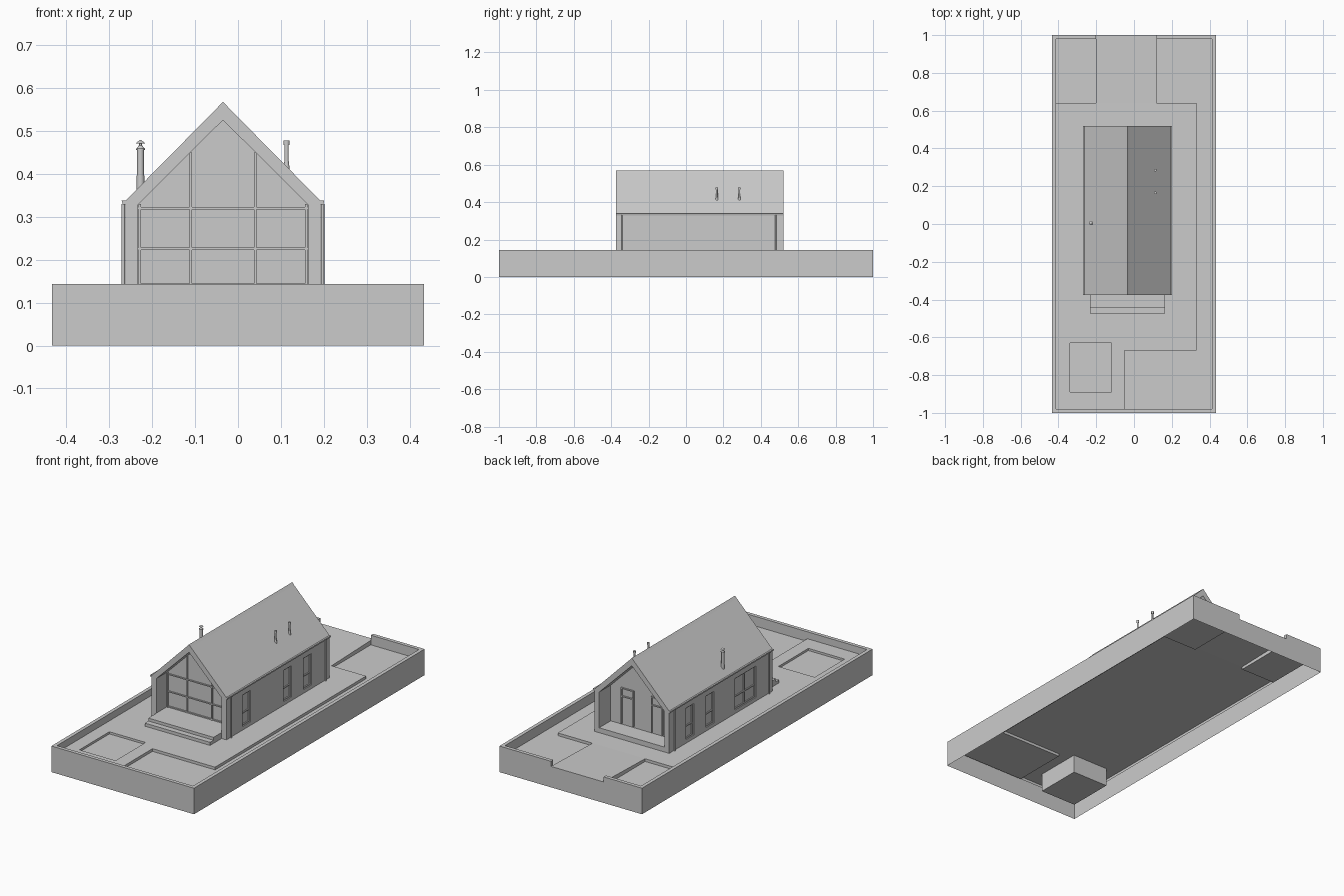
import bpy, bmesh, math

if "Cube" in bpy.data.objects:
    bpy.data.objects.remove(bpy.data.objects["Cube"])

RIM, PAVE, LAWN, ROAD = 0.143, 0.105, 0.09, 0.115
X, Y, W = 0.433, 1.0, 0.02
XI, YI = X - W, Y - W


def finish(name, bm):
    bmesh.ops.remove_doubles(bm, verts=bm.verts, dist=1e-5)
    me = bpy.data.meshes.new(name)
    bm.to_mesh(me)
    bm.free()
    ob = bpy.data.objects.new(name, me)
    bpy.context.collection.objects.link(ob)
    return ob


def sheet(name, faces):
    bm = bmesh.new()
    for f in faces:
        bm.faces.new([bm.verts.new(p) for p in f])
    return finish(name, bm)


def flat(x0, x1, y0, y1, z, z2=None):
    z2 = z if z2 is None else z2
    return [(x0, y0, z), (x1, y0, z), (x1, y1, z2), (x0, y1, z2)]


def wall(p, q, z0, z1):
    return [(*p, z0), (*q, z0), (*q, z1), (*p, z1)]


def boxes(name, items):
    bm = bmesh.new()
    for x0, x1, y0, y1, z0, z1 in items:
        vs = bmesh.ops.create_cube(bm, size=1)["verts"]
        for v in vs:
            v.co = (x0 if v.co.x < 0 else x1, y0 if v.co.y < 0 else y1, z0 if v.co.z < 0 else z1)
    return finish(name, bm)


def prism(name, profile, y0, y1):
    bm = bmesh.new()
    f = bm.faces.new([bm.verts.new((x, y0, z)) for x, z in profile])
    ext = bmesh.ops.extrude_face_region(bm, geom=[f])["geom"]
    bmesh.ops.translate(bm, vec=(0, y1 - y0, 0), verts=[g for g in ext if isinstance(g, bmesh.types.BMVert)])
    bmesh.ops.recalc_face_normals(bm, faces=bm.faces)
    return finish(name, bm)


def lathe(name, x, y, parts, seg=16):
    # stacked cylinders and cones: (z0, z1, r0, r1)
    bm = bmesh.new()
    for z0, z1, r0, r1 in parts:
        vs = bmesh.ops.create_cone(bm, cap_ends=True, segments=seg, radius1=r0, radius2=r1, depth=z1 - z0)["verts"]
        bmesh.ops.translate(bm, vec=(x, y, (z0 + z1) / 2), verts=vs)
    ob = finish(name, bm)
    bpy.context.view_layer.objects.active = ob
    ob.select_set(True)
    bpy.ops.object.shade_smooth_by_angle(angle=math.radians(40))
    ob.select_set(False)
    return ob


# plot: open-bottomed outer walls and rim, with a gap for the drive
G0, G1 = -0.2, 0.12
back = [(-X, 0), (X, 0), (X, RIM), (G1, RIM), (G1, ROAD), (G0, ROAD), (G0, RIM), (-X, RIM)]
rim = [wall((-X, -Y), (X, -Y), 0, RIM), wall((X, -Y), (X, Y), 0, RIM), wall((-X, Y), (-X, -Y), 0, RIM),
       [(x, Y, z) for x, z in reversed(back)],
       flat(-X, X, -Y, -YI, RIM), flat(-X, -XI, -YI, Y, RIM), flat(XI, X, -YI, Y, RIM),
       flat(-XI, G0, YI, Y, RIM), flat(G1, XI, YI, Y, RIM),
       wall((XI, -YI), (-XI, -YI), LAWN, RIM), wall((-XI, -YI), (-XI, YI), LAWN, RIM),
       wall((XI, YI), (XI, -YI), LAWN, RIM),
       wall((-XI, YI), (G0, YI), LAWN, RIM), wall((G1, YI), (XI, YI), LAWN, RIM),
       wall((G0, YI), (G0, Y), ROAD, RIM), wall((G1, Y), (G1, YI), ROAD, RIM)]
sheet("plot_walls", rim)

# lawns
LX, LR, LF, LB = -0.05, 0.33, -0.67, 0.64
sheet("lawn", [flat(LX, XI, -YI, LF, LAWN), flat(LR, XI, LF, LB, LAWN),
               flat(G1, XI, LB, YI, LAWN), flat(-XI, G0, LB, YI, LAWN)])

# paving with pool hole, drive ramp and paving edges
PX0, PX1, PY0, PY1 = -0.34, -0.12, -0.89, -0.63
ramp_sides = [[(x, LB, LAWN), (x, Y, LAWN), (x, Y, ROAD), (x, LB, PAVE)] for x in (G0, G1)]
sheet("paving", [flat(-XI, LX, -YI, PY0, PAVE), flat(-XI, PX0, PY0, PY1, PAVE), flat(PX1, LX, PY0, PY1, PAVE),
                 flat(LX, LR, LF, PY1, PAVE), flat(-XI, LR, PY1, LB, PAVE),
                 flat(G0, G1, LB, Y, PAVE, ROAD),
                 wall((LX, -YI), (LX, LF), LAWN, PAVE), wall((LX, LF), (LR, LF), LAWN, PAVE),
                 wall((LR, LF), (LR, LB), LAWN, PAVE), wall((LR, LB), (G1, LB), LAWN, PAVE),
                 wall((G0, LB), (-XI, LB), LAWN, PAVE)] + ramp_sides)

# pool basin and water
c = [(PX0, PY0), (PX1, PY0), (PX1, PY1), (PX0, PY1)]
sheet("pool_basin", [flat(PX0, PX1, PY0, PY1, 0.003)] + [wall(c[i], c[(i + 1) % 4], 0.003, PAVE) for i in range(4)])
sheet("pool_water", [flat(PX0, PX1, PY0, PY1, PAVE - 0.012)])

# house shell: gabled frame open at both ends
F, B, FG, BG = -0.375, 0.52, -0.28, 0.42
OL, OR, IL, IR, RX = -0.262, 0.192, -0.233, 0.163, -0.035
outer = [(OL, PAVE), (OL, 0.337), (RX, 0.567), (OR, 0.337), (OR, PAVE)]
inner = [(IL, PAVE), (IL, 0.328), (RX, 0.525), (IR, 0.328), (IR, PAVE)]
shell = prism("house_shell", outer + inner[::-1], F, B)
prism("end_walls", inner, FG, BG)

# side openings cut into the long walls, with frames
right = [(-0.235, -0.165), (0.12, 0.19), (0.295, 0.365)]
left = [(0.306, 0.376), (0.13, 0.20), (-0.233, -0.05)]
Z0, Z1, D, T = 0.125, 0.297, 0.012, 0.006
cuts, frames = [], []
for xs, s, spans in ((OR, 1, right), (OL, -1, left)):
    for a, b in spans:
        x0, x1 = sorted((xs - s * D, xs + s * 0.02))
        cuts.append((x0, x1, a, b, Z0, Z1))
        f0, f1 = sorted((xs - s * D, xs - s * 0.006))
        frames += [(f0, f1, a, a + T, Z0, Z1), (f0, f1, b - T, b, Z0, Z1),
                   (f0, f1, a + T, b - T, Z1 - T, Z1), (f0, f1, a + T, b - T, Z0, Z0 + T),
                   (f0, f1, a + T, b - T, 0.19, 0.19 + T)]
        if b - a > 0.1:
            frames.append((f0, f1, (a + b) / 2 - T / 2, (a + b) / 2 + T / 2, Z0, Z1))
cutter = boxes("opening_cutter", cuts)
cutter.hide_render = True
cutter.hide_set(True)
mod = shell.modifiers.new("openings", "BOOLEAN")
mod.object = cutter
mod.solver = "EXACT"
boxes("side_window_frames", frames)

# front glazing bars
bars = [(x - 0.003, x + 0.003, FG - 0.007, FG, 0.138, z) for x, z in
        ((IL + 0.004, 0.33), (-0.11, 0.45), (0.04, 0.45), (IR - 0.004, 0.33))]
bars += [(IL, IR, FG - 0.006, FG, z - 0.003, z + 0.003) for z in (0.142, 0.225, 0.32)]
boxes("front_glazing_bars", bars)

# back doors: raised frames on the rear wall
doors = []
for a, b in ((0.02, 0.098), (-0.157, -0.085)):
    y0, y1, t = BG, BG + 0.006, 0.006
    doors += [(a, a + t, y0, y1, 0.138, 0.335), (b - t, b, y0, y1, 0.138, 0.335),
              (a + t, b - t, y0, y1, 0.329, 0.335), (a + t, b - t, y0, y1, 0.285, 0.291)]
boxes("back_door_frames", doors)

# porch floors and front steps
boxes("porch_floors", [(IL, IR, -0.445, FG, PAVE, 0.138), (IL, IR, -0.475, -0.445, PAVE, 0.122),
                       (IL, IR, BG, B, PAVE, 0.132)])

# ridge cap
prism("ridge_cap", [(RX - 0.012, 0.555), (RX, 0.568), (RX + 0.012, 0.555), (RX, 0.56)], F, B)

# gutters and downpipes
for s, xs, side in ((-1, OL, "left"), (1, OR, "right")):
    prism(side + "_gutter", [(xs, 0.328), (xs + s * 0.006, 0.328), (xs + s * 0.009, 0.338), (xs, 0.338)], F, B)
    for i, y in enumerate((-0.34, 0.48)):
        lathe(f"{side}_downpipe_{i + 1}", xs + s * 0.005, y, [(PAVE, 0.33, 0.004, 0.004)], 12)

# chimney flue and roof vents
lathe("chimney_flue", -0.227, 0.005, [(0.36, 0.396, 0.009, 0.009), (0.396, 0.455, 0.008, 0.008),
      (0.455, 0.459, 0.0105, 0.0105), (0.459, 0.466, 0.009, 0.004), (0.466, 0.472, 0.003, 0.003),
      (0.471, 0.479, 0.011, 0.001)])
for i, y in enumerate((0.165, 0.285)):
    lathe(f"roof_vent_{i + 1}", 0.113, y, [(0.405, 0.43, 0.008, 0.005), (0.42, 0.467, 0.005, 0.005),
          (0.467, 0.478, 0.007, 0.007)])
